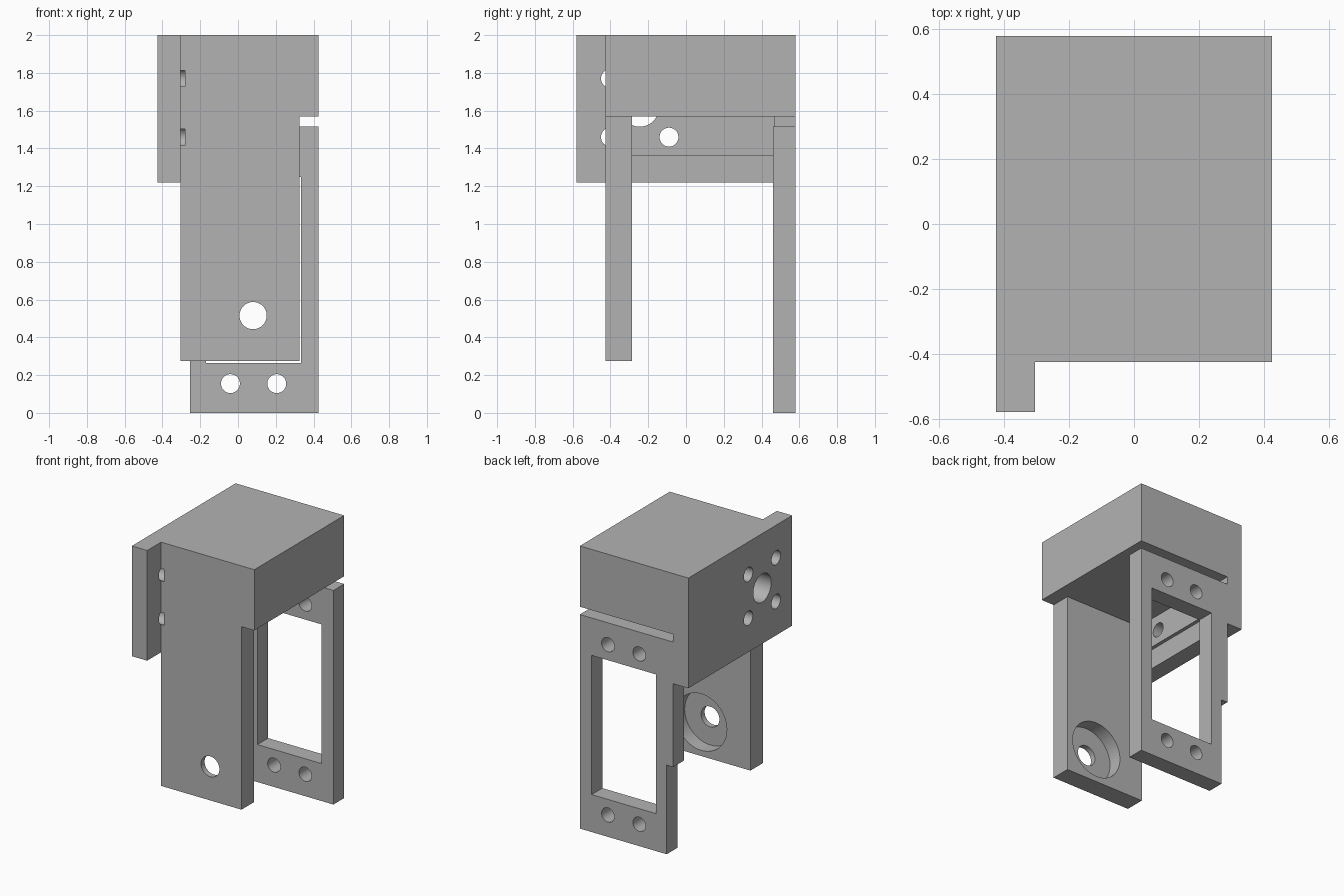
import bpy
import math
from mathutils import Matrix

cube = bpy.data.objects.get("Cube")
if cube:
    bpy.data.objects.remove(cube, do_unlink=True)

import bmesh

grey = bpy.data.materials.new("plain grey")
grey.use_nodes = True
colour = (0.45, 0.45, 0.45, 1)
grey.diffuse_color = colour
grey.node_tree.nodes["Principled BSDF"].inputs["Base Color"].default_value = colour


def add_object(name, bm):
    mesh = bpy.data.meshes.new(name)
    bm.to_mesh(mesh)
    bm.free()
    mesh.materials.append(grey)
    obj = bpy.data.objects.new(name, mesh)
    bpy.context.collection.objects.link(obj)
    return obj


def box(name, x, y, z):
    """Box spanning the given (low, high) ranges."""
    bm = bmesh.new()
    spans = (x, y, z)
    centre = [(a + b) / 2 for a, b in spans]
    size = [b - a for a, b in spans]
    bmesh.ops.create_cube(bm, size=1, matrix=Matrix.Translation(centre) @ Matrix.Diagonal((*size, 1)))
    return add_object(name, bm)


def drill(name, axis, centre, radius, depth):
    """Cylinder along X or Y, centred on the given point."""
    bm = bmesh.new()
    turn = Matrix.Rotation(math.pi / 2, 4, "Y" if axis == "X" else "X")
    bmesh.ops.create_cone(bm, cap_ends=True, segments=48, radius1=radius, radius2=radius,
                          depth=depth, matrix=Matrix.Translation(centre) @ turn)
    return add_object(name, bm)


def combine(target, tools, operation):
    """Apply a boolean with each tool, then remove the tool."""
    for tool in tools:
        tool.hide_render = True
        mod = target.modifiers.new("combine", "BOOLEAN")
        mod.operation = operation
        mod.solver = "EXACT"
        mod.object = tool
        bpy.context.view_layer.objects.active = target
        bpy.ops.object.modifier_apply(modifier=mod.name)
        bpy.data.objects.remove(tool, do_unlink=True)


# Solid top and the side plate with its inner rib
RIGHT, INNER, LEFT = -0.425, -0.305, 0.425
FRONT, BACK = -0.425, 0.58
bracket = box("bracket", (RIGHT, LEFT), (FRONT, BACK), (1.57, 2))
side_plate = box("side_plate", (RIGHT, INNER), (-0.58, BACK), (1.22, 2))
side_rib = box("side_rib", (-0.32, -0.28), (-0.3, 0.47), (1.36, 1.6))

# Front arm, and rear frame with a shoulder joining the side plate
front_arm = box("front_arm", (INNER, 0.325), (FRONT, -0.285), (0.275, 1.6))
rear_frame = box("rear_frame", (-0.255, LEFT), (0.46, BACK), (0, 1.515))
rear_shoulder = box("rear_shoulder", (INNER, -0.2), (0.46, BACK), (0.63, 1.515))
combine(bracket, [side_plate, side_rib, front_arm, rear_frame, rear_shoulder], "UNION")

# Rear window and its four screw holes
cutters = [box("window", (-0.17, 0.333), (0.4, 0.65), (0.265, 1.25))]
for x in (-0.04, 0.205):
    for z in (0.155, 1.36):
        cutters.append(drill("frame_hole", "Y", (x, 0.52, z), 0.05, 0.3))

# Pivot hole with a wide recess on the inner side of the front arm
cutters.append(drill("pivot_hole", "Y", (0.08, -0.36, 0.515), 0.072, 0.3))
cutters.append(drill("pivot_recess", "Y", (0.08, -0.285, 0.515), 0.2, 0.2))

# Shaft hole ringed by four screw holes in the side plate
cutters.append(drill("shaft_hole", "X", (-0.38, -0.245, 1.615), 0.1, 0.2))
for y in (-0.4, -0.09):
    for z in (1.46, 1.77):
        cutters.append(drill("plate_hole", "X", (-0.38, y, z), 0.05, 0.2))
combine(bracket, cutters, "DIFFERENCE")

# Smooth hole walls, crisp edges
bpy.ops.object.select_all(action="DESELECT")
bracket.select_set(True)
bpy.context.view_layer.objects.active = bracket
bpy.ops.object.shade_smooth_by_angle(angle=math.radians(30))
